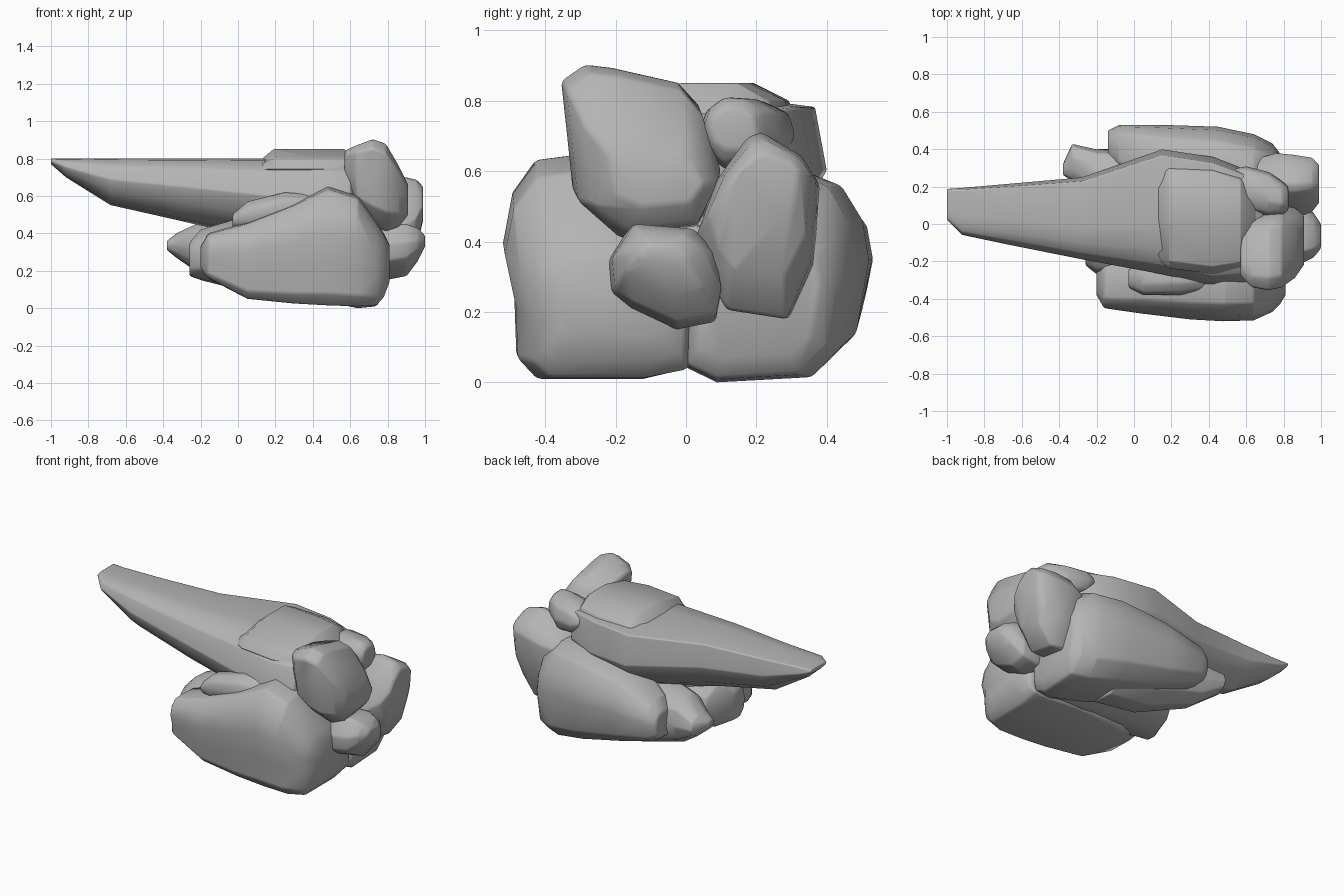
import bpy, bmesh

# unit cross-sections in (y, z), stretched to each station's bounds
SLAB = [(-1, .1), (-.85, .7), (-.6, .95), (-.2, 1), (.5, 1), (.9, .92), (1, .1), (.75, -.55), (.15, -1), (-.4, -.9), (-.85, -.4)]
CAP = [(-1, -1), (-.85, .1), (-.1, 1), (.55, 1), (.9, .1), (1, -1)]
ROUND = [(-1, .1), (-.85, .65), (-.35, 1), (.3, .95), (.85, .6), (1, -.1), (.8, -.7), (.3, -1), (-.4, -.95), (-.85, -.55)]
BLOCK = [(-1, .3), (-.6, 1), (.5, .9), (.9, .4), (1, -.3), (.9, -.85), (.2, -1), (-.6, -.6), (-.95, -.3)]
FRONT = [(-.88, -.3), (-1, .2), (-.9, .65), (-.65, .95), (-.2, 1), (.4, .95), (.9, .5), (1, -.3), (.98, -.9), (.5, -1), (-.65, -1), (-.86, -.8)]
BACK = [(-.98, -.85), (-.98, -.3), (-.9, .5), (-.4, 1), (.3, 1), (.7, .85), (.93, .5), (1, .1), (.86, -.65), (.5, -.95), (-.6, -1)]
TOP = [(-1, .8), (-.7, 1), (-.35, .96), (.5, .78), (.75, .5), (1, -.2), (.7, -.85), (-.3, -1), (-.85, -.55), (-.92, .1)]
TALL = [(-1, -.1), (-.65, .5), (-.15, .95), (.1, 1), (.75, .75), (1, .5), (.9, -.4), (.5, -1), (-.5, -.9), (-.8, -.55)]

grey = bpy.data.materials.new("stone")
grey.diffuse_color = (.46, .46, .46, 1)


def rock(name, profile, stations, bevel=.012):
    """Loft along x; each station is x, y_min, y_max, z_min, z_max."""
    bm = bmesh.new()
    rings = []
    for x, y0, y1, z0, z1 in stations:
        rings.append([bm.verts.new((x, (y0 + y1) / 2 + u * (y1 - y0) / 2,
                                    (z0 + z1) / 2 + v * (z1 - z0) / 2)) for u, v in profile])
    n = len(profile)
    for a, b in zip(rings, rings[1:]):
        for i in range(n):
            j = (i + 1) % n
            bm.faces.new((a[i], a[j], b[j], b[i]))
    bm.faces.new(rings[0][::-1])
    bm.faces.new(rings[-1])
    bmesh.ops.recalc_face_normals(bm, faces=bm.faces)
    mesh = bpy.data.meshes.new(name)
    bm.to_mesh(mesh)
    bm.free()
    mesh.materials.append(grey)
    ob = bpy.data.objects.new(name, mesh)
    bpy.context.collection.objects.link(ob)
    # worn edges
    mod = ob.modifiers.new("worn_edges", 'BEVEL')
    mod.width = bevel
    mod.segments = 2
    mod.limit_method = 'ANGLE'
    mod.angle_limit = .6
    bpy.ops.object.select_all(action='DESELECT')
    ob.select_set(True)
    bpy.context.view_layer.objects.active = ob
    bpy.ops.object.shade_smooth_by_angle(angle=1.0)
    return ob


# long overhanging slab with a low cap
rock("overhanging_slab", SLAB, [
    (-1, .02, .19, .77, .8), (-.92, -.06, .195, .7, .8), (-.68, -.11, .215, .55, .8),
    (-.28, -.19, .25, .46, .8), (.15, -.27, .4, .36, .8), (.42, -.33, .36, .35, .8),
    (.6, -.31, .29, .4, .79), (.69, -.17, .16, .48, .74)])
rock("slab_cap", CAP, [
    (.13, -.2, .3, .74, .8), (.19, -.24, .32, .74, .85), (.42, -.27, .31, .74, .85),
    (.57, -.24, .26, .74, .85), (.65, -.15, .17, .7, .77)], .005)

# big boulders along the front and back
rock("front_boulder", FRONT, [
    (-.2, -.38, -.22, .21, .33), (-.16, -.45, -.15, .16, .4), (.05, -.48, -.04, .05, .46),
    (.3, -.51, .01, .025, .56), (.48, -.52, .02, .015, .65), (.64, -.515, .01, .01, .6),
    (.74, -.47, .01, .015, .46), (.78, -.43, 0, .06, .4), (.81, -.38, -.05, .14, .34)])
rock("back_boulder", BACK, [
    (-.14, .33, .5, .24, .4), (-.08, .25, .53, .2, .46), (.15, .08, .53, .12, .55),
    (.45, .0, .52, .04, .6), (.64, -.01, .48, .0, .6), (.74, .0, .43, .01, .53), (.78, .03, .38, .07, .45)])

# middle rock under the slab
rock("middle_rock", ROUND, [
    (-.26, -.22, -.08, .17, .35), (-.2, -.27, .1, .15, .42), (0, -.27, .2, .1, .48),
    (.4, -.25, .25, .05, .5), (.72, -.2, .2, .05, .45)])

# left wedge running between the middle rock and the back boulder
rock("left_wedge", ROUND, [
    (-.38, .26, .32, .31, .36), (-.33, .23, .43, .27, .4), (-.2, .13, .4, .18, .46),
    (.1, .0, .4, .08, .5), (.4, 0, .4, .04, .5)])

# small rock wedged under the front of the slab
rock("wedged_rock", ROUND, [
    (-.03, -.34, -.24, .43, .5), (.05, -.38, -.2, .42, .57), (.25, -.38, -.18, .42, .62),
    (.5, -.34, -.2, .45, .6)])

# stacked rocks at the right end
rock("top_rock", TOP, [
    (.57, -.28, -.02, .66, .84), (.63, -.34, .06, .52, .87), (.72, -.355, .09, .44, .905),
    (.79, -.34, .1, .41, .88), (.86, -.29, .09, .43, .76), (.91, -.22, .05, .5, .66)])
rock("right_rock", TALL, [
    (.62, .06, .34, .3, .6), (.76, .03, .38, .18, .69), (.86, .03, .37, .18, .71),
    (.95, .06, .355, .3, .69), (.99, .11, .32, .47, .65)])
rock("lower_right_rock", BLOCK, [
    (.65, -.2, .08, .18, .42), (.8, -.22, .1, .15, .45), (.9, -.21, .1, .17, .45),
    (.96, -.18, .06, .25, .43), (1, -.13, .0, .33, .39)])
rock("small_top_rock", ROUND, [
    (.54, .1, .3, .67, .77), (.6, .07, .31, .62, .8), (.72, .04, .28, .6, .81),
    (.79, .05, .23, .62, .81), (.825, .07, .2, .66, .78)])
